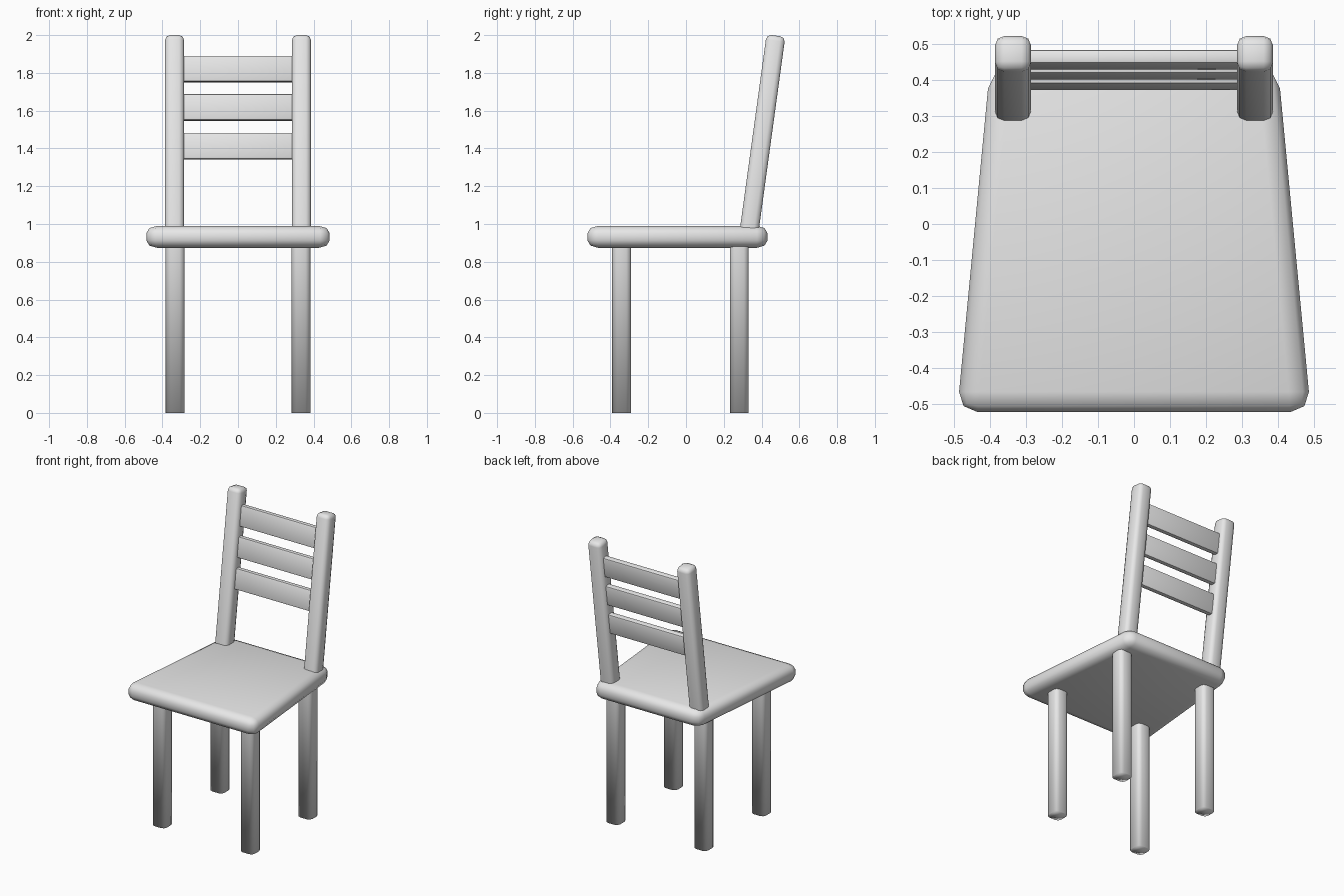
import bpy
import bmesh
import math
from mathutils import Matrix, Vector

cube = bpy.data.objects.get("Cube")
if cube:
    bpy.data.objects.remove(cube, do_unlink=True)

GREY = (0.8, 0.8, 0.8, 1)
grey = bpy.data.materials.new("light grey")
grey.use_nodes = True
grey.diffuse_color = GREY
grey.node_tree.nodes["Principled BSDF"].inputs["Base Color"].default_value = GREY

SLOPE = 0.137                 # backrest lean
LEAN = -math.atan(SLOPE)


def lean_y(z):
    """Depth of the backrest centre line at height z."""
    return 0.338 + SLOPE * (z - 0.99)


def box(name, size, centre, bevel, keep=None, tilt=0, taper=1, open_end=0, flatten=1):
    """Rounded box; keep picks the edges to round, open_end drops a hidden end."""
    bm = bmesh.new()
    bmesh.ops.create_cube(bm, size=1, matrix=Matrix.Diagonal((*size, 1)))
    for v in bm.verts:
        if v.co.y > 0:
            v.co.x *= taper
    if open_end:
        ends = [f for f in bm.faces if f.normal.z * open_end > 0.9]
        bmesh.ops.delete(bm, geom=ends, context="FACES_ONLY")
    edges = [e for e in bm.edges if keep is None or keep(e)]
    bmesh.ops.bevel(bm, geom=edges, offset=bevel, segments=2, profile=0.5,
                    affect="EDGES", clamp_overlap=True)
    bm.transform(Matrix.Translation(centre) @ Matrix.Rotation(tilt, 4, "X")
                 @ Matrix.Diagonal((1, 1, flatten, 1)))
    bmesh.ops.recalc_face_normals(bm, faces=bm.faces)
    for f in bm.faces:
        f.smooth = True
    mesh = bpy.data.meshes.new(name)
    bm.to_mesh(mesh)
    bm.free()
    mesh.materials.append(grey)
    obj = bpy.data.objects.new(name, mesh)
    bpy.context.collection.objects.link(obj)
    return obj


def upright(e):
    return abs((e.verts[0].co - e.verts[1].co).normalized().z) > 0.9


def closed(e):
    return len(e.link_faces) == 2


# Seat, narrower at the back
box("seat", (0.982, 0.954, 0.165), (0, -0.045, 0.932), 0.056,
    taper=0.815, flatten=0.7)

for side, x in (("left", 1), ("right", -1)):
    # Straight legs, reaching into the seat
    for end, y in (("front", -0.341), ("back", 0.282)):
        box(f"{end}_{side}_leg", (0.1, 0.1, 0.91), (x * 0.333, y, 0.455), 0.026,
            keep=upright, open_end=1)
    # Leaning backrest posts
    low, high = 0.93, 1.997
    mid = (low + high) / 2
    length = (high - low) / math.cos(LEAN)
    box(f"{side}_back_post", (0.1, 0.1, length), (x * 0.336, lean_y(mid), mid), 0.026,
        keep=closed, tilt=LEAN, open_end=-1)

# Three slats between the posts
for name, z in (("lower", 1.412), ("middle", 1.617), ("upper", 1.82)):
    slat = box(f"{name}_slat", (0.62, 0.04, 0.14), (0, lean_y(z) + 0.004, z), 0.01, tilt=LEAN)
    bpy.ops.object.select_all(action="DESELECT")
    slat.select_set(True)
    bpy.context.view_layer.objects.active = slat
    bpy.ops.object.shade_smooth_by_angle(angle=math.radians(30))
